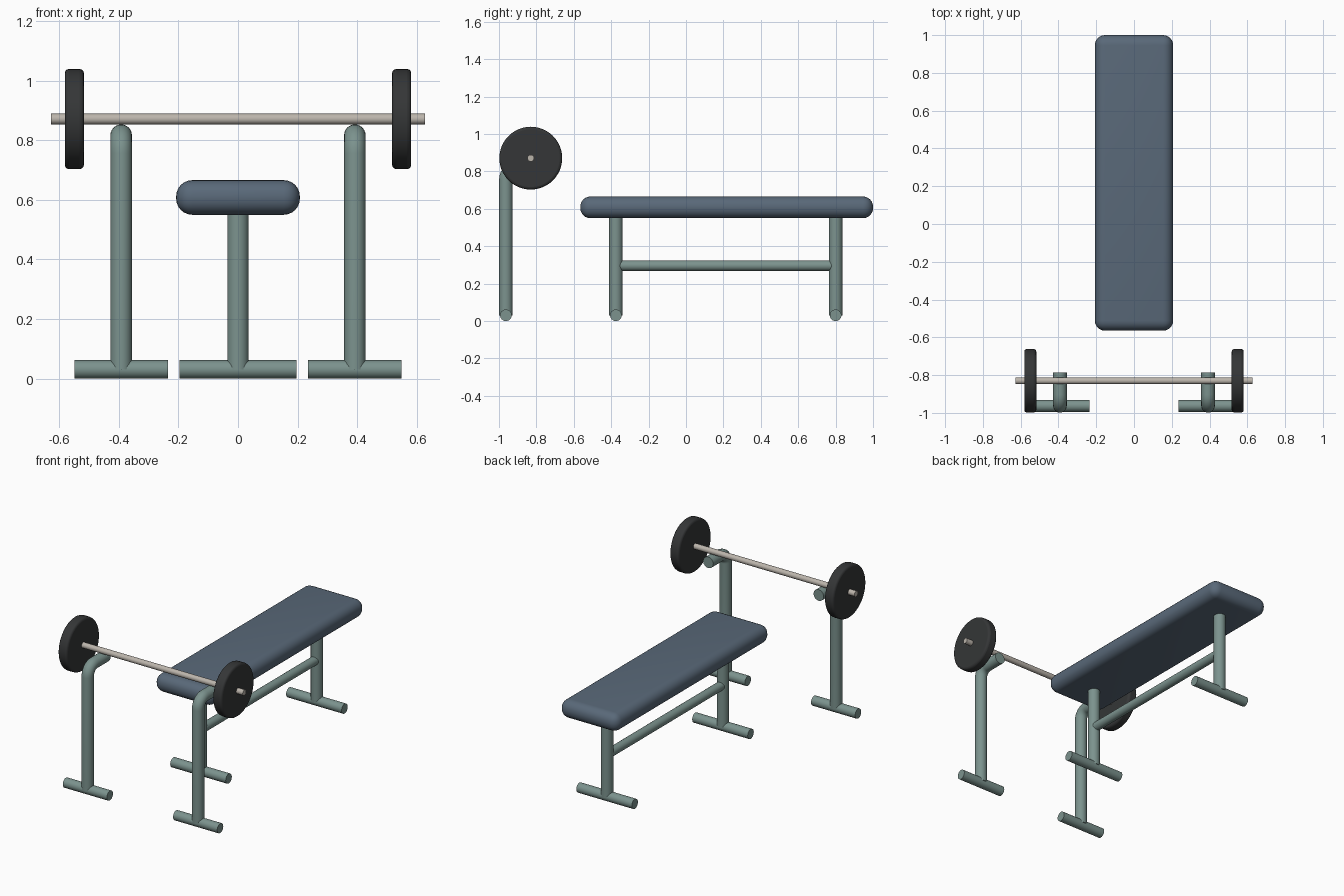
import bpy, bmesh, math
from mathutils import Vector

if "Cube" in bpy.data.objects:
    bpy.data.objects.remove(bpy.data.objects["Cube"])


def material(name, rgb):
    m = bpy.data.materials.new(name)
    m.diffuse_color = (*rgb, 1)
    m.use_nodes = True
    m.node_tree.nodes["Principled BSDF"].inputs["Base Color"].default_value = m.diffuse_color
    return m


FRAME = material("frame_paint", (0.20, 0.29, 0.27))
PAD = material("pad_vinyl", (0.10, 0.14, 0.19))
IRON = material("plate_iron", (0.035, 0.037, 0.038))
STEEL = material("bar_steel", (0.50, 0.46, 0.41))


def finish(name, bm, mat, angle=35):
    bmesh.ops.recalc_face_normals(bm, faces=bm.faces)
    me = bpy.data.meshes.new(name)
    bm.to_mesh(me)
    bm.free()
    ob = bpy.data.objects.new(name, me)
    bpy.context.collection.objects.link(ob)
    me.materials.append(mat)
    bpy.ops.object.select_all(action='DESELECT')
    ob.select_set(True)
    bpy.context.view_layer.objects.active = ob
    bpy.ops.object.shade_smooth_by_angle(angle=math.radians(angle))
    return ob


def tube(name, pts, r, mat, sides=24):
    """Capped round tube swept along a path lying in the YZ plane or along X."""
    pts = [Vector(p) for p in pts]
    bm = bmesh.new()
    rings = []
    for i, p in enumerate(pts):
        t = (pts[min(i + 1, len(pts) - 1)] - pts[max(i - 1, 0)]).normalized()
        u = Vector((0, 1, 0)) if abs(t.x) > 0.9 else Vector((1, 0, 0))
        v = t.cross(u)
        angles = [math.tau * k / sides for k in range(sides)]
        rings.append([bm.verts.new(p + r * (math.cos(a) * u + math.sin(a) * v)) for a in angles])
    for a, b in zip(rings, rings[1:]):
        for k in range(sides):
            j = (k + 1) % sides
            bm.faces.new((a[k], a[j], b[j], b[k]))
    bm.faces.new(rings[0])
    bm.faces.new(rings[-1])
    return finish(name, bm, mat)


def bevel(ob, width, segments, angle=40):
    b = ob.modifiers.new("rounding", 'BEVEL')
    b.width, b.segments = width, segments
    b.limit_method, b.angle_limit = 'ANGLE', math.radians(angle)
    # bevel before the smoothing modifier, if there is one
    ob.modifiers.move(len(ob.modifiers) - 1, 0)


# Padded bench top
bm = bmesh.new()
bmesh.ops.create_cube(bm, size=1)
bmesh.ops.scale(bm, vec=(0.415, 1.565, 0.116), verts=bm.verts)
bmesh.ops.translate(bm, vec=(0, 0.2175, 0.608), verts=bm.verts)
bmesh.ops.bevel(bm, geom=bm.edges[:], offset=0.054, segments=6, profile=0.5, affect='EDGES')
finish("bench_pad", bm, PAD)

# Bench legs, feet and the rail between them
for end, y in (("head", -0.375), ("tail", 0.80)):
    tube(end + "_leg", [(0, y, 0.031), (0, y, 0.58)], 0.036, FRAME)
    tube(end + "_foot", [(-0.197, y, 0.031), (0.197, y, 0.031)], 0.031, FRAME)
tube("bench_rail", [(0, -0.375, 0.296), (0, 0.80, 0.296)], 0.028, FRAME)

# Barbell
BY, BZ = -0.83, 0.871
tube("barbell_bar", [(-0.627, BY, BZ), (0.627, BY, BZ)], 0.018, STEEL)

# Rack uprights with bent top arms, feet, and weight plates on both sides
PY, PZ, R = -0.963, 0.817, 0.06
bend = [math.pi / 2 * k / 8 for k in range(9)]
for side, s in (("left", -1), ("right", 1)):
    x = 0.392 * s
    path = [(x, PY, 0.031)]
    path += [(x, PY + R - R * math.cos(a), PZ - R + R * math.sin(a)) for a in bend]
    path += [(x, -0.785, PZ)]
    tube(side + "_rack_post", path, 0.036, FRAME)
    tube(side + "_rack_foot", [(0.235 * s, PY, 0.031), (0.548 * s, PY, 0.031)], 0.031, FRAME)
    plate = tube(side + "_weight_plate", [(0.517 * s, BY, BZ), (0.581 * s, BY, BZ)], 0.168, IRON, 48)
    bevel(plate, 0.014, 3)
